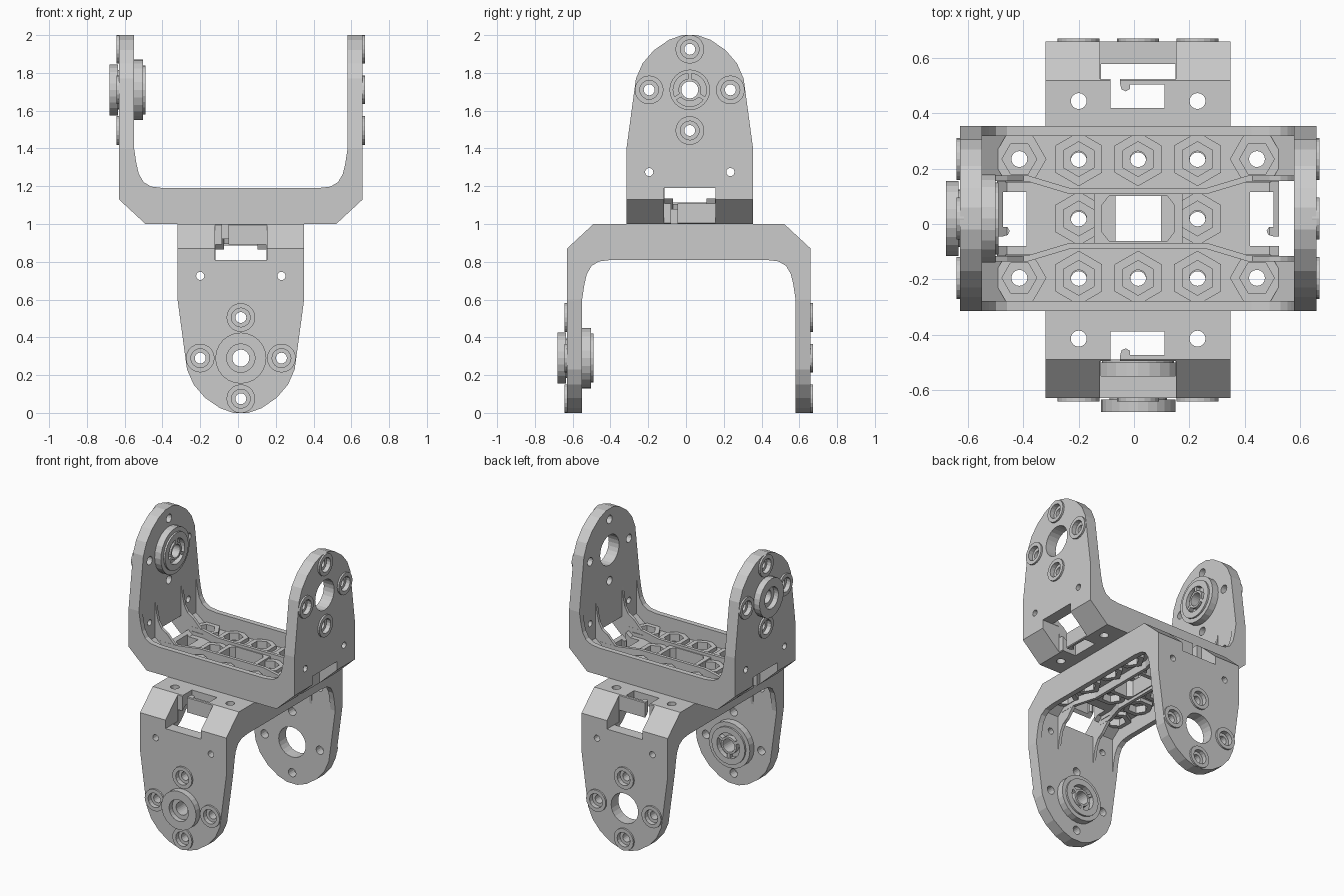
import bpy, bmesh, math
from mathutils import Matrix

if "Cube" in bpy.data.objects:
    bpy.data.objects.remove(bpy.data.objects["Cube"])

# Bracket-local axes: u = across the arms, v = depth, w = height above the mounting face (0..1)

def prism(bm, pts, axis, a, b):
    """Extrude a 2D outline along axis u, v or w, from a to b."""
    put = {'u': lambda p, t: (t, p[0], p[1]),
           'v': lambda p, t: (p[0], t, p[1]),
           'w': lambda p, t: (p[0], p[1], t)}[axis]
    lo = [bm.verts.new(put(p, a)) for p in pts]
    hi = [bm.verts.new(put(p, b)) for p in pts]
    n = len(pts)
    faces = [bm.faces.new(lo), bm.faces.new(hi)]
    for i in range(n):
        j = (i + 1) % n
        faces.append(bm.faces.new((lo[i], lo[j], hi[j], hi[i])))
    bmesh.ops.recalc_face_normals(bm, faces=faces)

def ring(cx, cy, r, n=16, turn=0.0):
    return [(cx + r * math.cos(turn + 2 * math.pi * i / n),
             cy + r * math.sin(turn + 2 * math.pi * i / n)) for i in range(n)]

def rect(x0, x1, y0, y1):
    return [(x0, y0), (x1, y0), (x1, y1), (x0, y1)]

def both(half):
    """Close a right-hand half outline by mirroring it."""
    return half + [(-x, y) for x, y in reversed(half)]

def make(name, bm, matrix=Matrix()):
    me = bpy.data.meshes.new(name)
    bm.to_mesh(me)
    bm.free()
    ob = bpy.data.objects.new(name, me)
    bpy.context.collection.objects.link(ob)
    ob.matrix_world = matrix
    return ob

S = 0.215                       # bolt spacing
HORN_W = 0.71                   # height of pivot
arm_bolts = [(S, HORN_W), (-S, HORN_W), (0, HORN_W + S), (0, HORN_W - S)]
nuts = [(i * S, s * S) for i in range(-2, 3) for s in (-1, 1)] + [(S, 0), (-S, 0)]

# Floor with chamfered ends
floor = bmesh.new()
prism(floor, both([(.505, 0), (.645, .13), (.645, .2), (.565, .2), (.565, .15), (.475, .08)]),
      'v', -.335, .335)

# Side walls with filleted inner corners
walls = bmesh.new()
curve = [(.565, .4), (.553, .32), (.54, .265), (.515, .222), (.475, .198), (.41, .19)]
for a in (-.335, .298):
    prism(walls, both([(.505, 0), (.645, .13), (.645, .4)] + curve), 'v', a, a + .037)

# Arms with rounded tops
arms = bmesh.new()
arm_half = [(.335, .13), (.335, .4), (.30, .66), (.285, .77), (.25, .85),
            (.19, .92), (.11, .975), (.04, 1.0)]
for s in (-1, 1):
    prism(arms, both(arm_half), 'u', s * .565, s * .645)

# Bolt bosses on the arms and nut bosses on the floor
bosses = bmesh.new()
for s in (-1, 1):
    for v, w in arm_bolts:
        prism(bosses, ring(v, w, .076, 20), 'u', s * .63, s * .657)
for u, v in nuts:
    end = abs(u) > .4
    prism(bosses, ring(u, v, .098, 6, 0 if end else math.pi / 6), 'w', .04, .105)

# Inner floor ribs, bent outward at the ends
ribs = bmesh.new()
for s in (-1, 1):
    line = [(-.57, .145), (-.40, .145), (-.25, .1), (.25, .1), (.40, .145), (.57, .145)]
    prism(ribs, [(u, s * (v - .011)) for u, v in line] +
          [(u, s * (v + .011)) for u, v in reversed(line)], 'w', .07, .135)

# Arm gussets above the ribs
gussets = bmesh.new()
for s in (-1, 1):
    for v in (-.145, .145):
        prism(gussets, [(s * u, w) for u, w in
              [(.575, .4)] + curve[:5] + [(.41, .13), (.43, .06), (.575, .1)]],
              'v', v - .010, v + .010)

# Frame around the central opening
frame = bmesh.new()
prism(frame, rect(-.16, .16, -.105, .105), 'w', .05, .115)

# Cutters: nut pockets, boss recesses, cable windows
pockets = bmesh.new()
for u, v in nuts:
    prism(pockets, ring(u, v, .063, 6, 0 if abs(u) > .4 else math.pi / 6), 'w', .055, .3)
for s in (-1, 1):
    for v, w in arm_bolts:
        prism(pockets, ring(v, w, .05), 'u', s * .625, s * .7)
    prism(pockets, rect(-.1375, .1375, -.02, .19), 'u', s * .51, s * .7)

# Cutters: through holes, central opening, hooked cable slots
holes = bmesh.new()
for u, v in nuts:
    prism(holes, ring(u, v, .029), 'w', -.05, .3)
for s in (-1, 1):
    for v, w in arm_bolts:
        prism(holes, ring(v, w, .029), 'u', s * .5, s * .7)
    for v in (-S, S):
        prism(holes, ring(v, .275, .022, 12), 'u', s * .5, s * .7)
    prism(holes, ring(0, HORN_W, .105, 24), 'u', s * .5, s * .7)
    hook = [(.405, -.1), (.52, -.1), (.52, -.065), (.49, -.065), (.472, -.06), (.465, -.045),
            (.474, -.03), (.49, -.03), (.49, .095), (.405, .095)]
    prism(holes, [(s * u, v) for u, v in hook], 'w', -.05, .3)
prism(holes, both([(.105, -.082), (.13, -.05), (.13, .05), (.105, .082)]), 'w', -.05, .3)

# Placement of the two brackets: upright, and turned over by a quarter turn
upper = Matrix.Translation((.015, .02, 1))
lower = Matrix(((0, 1, 0, .015), (1, 0, 0, .015), (0, 0, -1, 1), (0, 0, 0, 1)))

# Combine the bracket
body = make("body_blank", floor)
helpers = [body]
for name, bm, op in (("walls", walls, 'UNION'), ("arms", arms, 'UNION'),
                     ("ribs", ribs, 'UNION'), ("gussets", gussets, 'UNION'),
                     ("frame", frame, 'UNION'), ("bosses", bosses, 'UNION'),
                     ("pockets", pockets, 'DIFFERENCE'), ("holes", holes, 'DIFFERENCE')):
    ob = make(name, bm)
    ob.hide_render = True
    helpers.append(ob)
    mod = body.modifiers.new(name, 'BOOLEAN')
    mod.operation, mod.solver, mod.object = op, 'EXACT', ob
bpy.context.view_layer.update()
mesh = bpy.data.meshes.new_from_object(body.evaluated_get(bpy.context.evaluated_depsgraph_get()))
for ob in helpers:
    bpy.data.objects.remove(ob)
for name, m in (("upper_bracket", upper), ("lower_bracket", lower)):
    ob = bpy.data.objects.new(name, mesh)
    bpy.context.collection.objects.link(ob)
    ob.matrix_world = m

# Idler pivot: lathed flanged bushing with spokes in its groove
profile = [(.045, -.66), (.075, -.66), (.075, -.695), (.135, -.695), (.135, -.65), (.104, -.65),
           (.104, -.567), (.16, -.567), (.16, -.517), (.13, -.517), (.13, -.505), (.088, -.505),
           (.088, -.54), (.06, -.54), (.06, -.51), (.045, -.51)]
for name, m in (("upper_pivot", upper), ("lower_pivot", lower)):
    bm = bmesh.new()
    n = 24
    rows = [[bm.verts.new((u, v, w)) for v, w in ring(0, HORN_W, r, n)] for r, u in profile]
    for i in range(len(rows)):
        a, b = rows[i], rows[(i + 1) % len(rows)]
        for k in range(n):
            j = (k + 1) % n
            bm.faces.new((a[k], a[j], b[j], b[k]))
    bmesh.ops.recalc_face_normals(bm, faces=bm.faces[:])
    for k in range(3):
        t = math.pi / 2 + k * 2 * math.pi / 3
        c, s = math.cos(t), math.sin(t)
        prism(bm, [(x * c - y * s, HORN_W + x * s + y * c)
                   for x, y in rect(.055, .092, -.01, .01)], 'u', -.545, -.508)
    make(name, bm, m)
